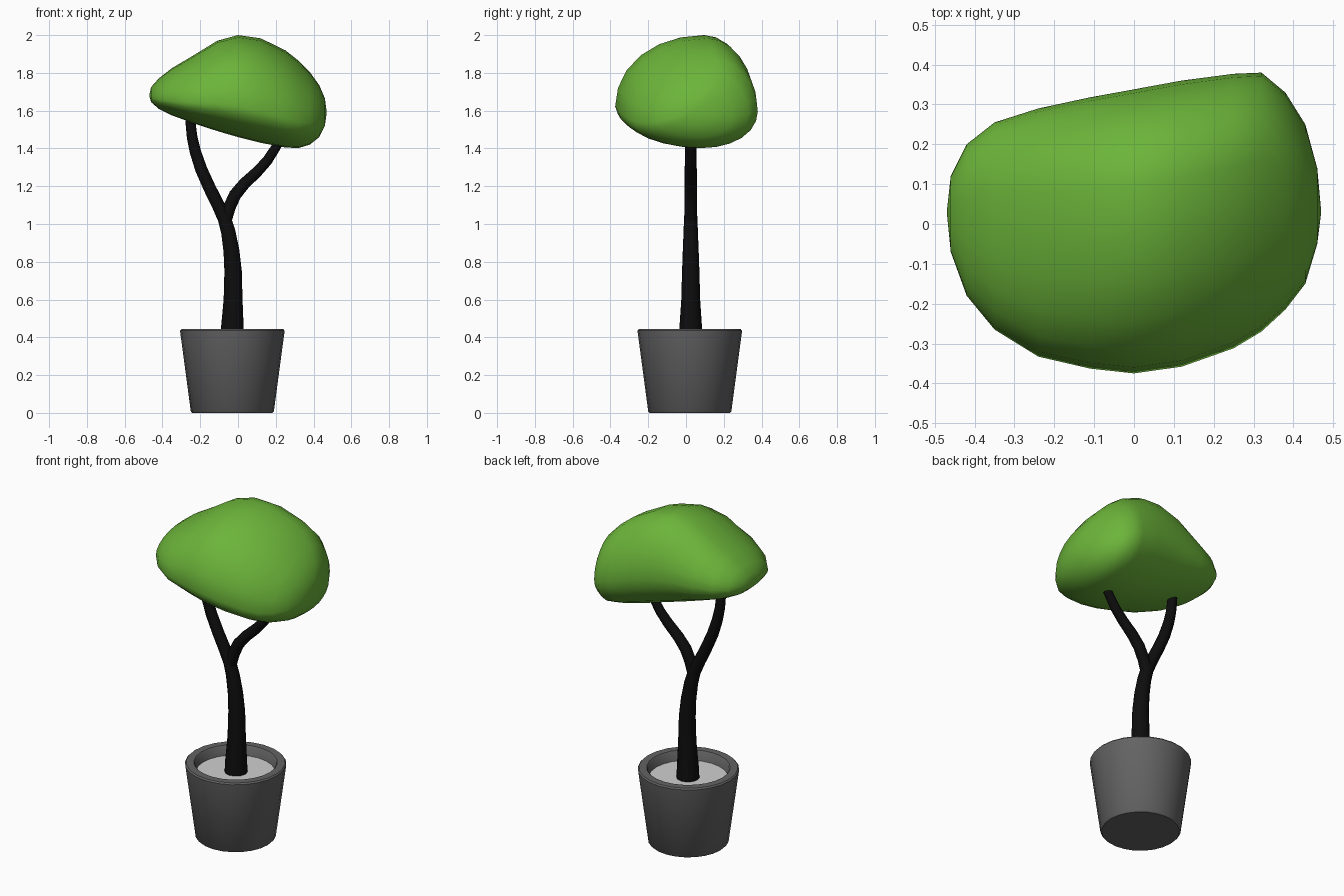
import bpy
import bmesh
from math import sin, cos, pi, radians
from mathutils import Vector

cube = bpy.data.objects.get("Cube")
if cube:
    bpy.data.objects.remove(cube, do_unlink=True)

CENTRE = Vector((-0.03, 0.02, 0))  # axis of the pot


def material(name, colour):
    mat = bpy.data.materials.new(name)
    mat.use_nodes = True
    rgba = (*colour, 1)
    mat.diffuse_color = rgba
    bsdf = mat.node_tree.nodes["Principled BSDF"]
    bsdf.inputs["Base Color"].default_value = rgba
    bsdf.inputs["Roughness"].default_value = 0.8
    return mat


def angles(sides):
    return [2 * pi * i / sides for i in range(sides)]


def loft(name, rings, mat, smooth=40, caps=False):
    """Skin a row of equal-sized rings; a ring of coincident points becomes a pole."""
    bm = bmesh.new()
    loops = [[bm.verts.new(p) for p in ring] for ring in rings]
    for a, b in zip(loops, loops[1:]):
        for i in range(len(a)):
            j = (i + 1) % len(a)
            bm.faces.new((a[i], a[j], b[j], b[i]))
    if caps:
        bm.faces.new(loops[0])
        bm.faces.new(loops[-1])
    bmesh.ops.remove_doubles(bm, verts=bm.verts, dist=0.0001)
    bmesh.ops.recalc_face_normals(bm, faces=bm.faces)
    mesh = bpy.data.meshes.new(name)
    bm.to_mesh(mesh)
    bm.free()
    mesh.materials.append(mat)
    obj = bpy.data.objects.new(name, mesh)
    bpy.context.collection.objects.link(obj)
    bpy.ops.object.select_all(action="DESELECT")
    obj.select_set(True)
    bpy.context.view_layer.objects.active = obj
    bpy.ops.object.shade_smooth_by_angle(angle=radians(smooth))
    return obj


def lathe(name, profile, mat, sides=24):
    rings = [[CENTRE + Vector((r * cos(a), r * sin(a), z)) for a in angles(sides)]
             for r, z in profile]
    return loft(name, rings, mat)


def limb(name, path, mat, sides=12):
    """Tapering tube along (x, z, radius) points in the plane of the trunk."""
    pts = [Vector((x, CENTRE.y + 0.005, z)) for x, z, r in path]
    side = Vector((0, 1, 0))
    rings = []
    for i, p in enumerate(pts):
        along = (pts[min(i + 1, len(pts) - 1)] - pts[max(i - 1, 0)]).normalized()
        across = side.cross(along)
        r = path[i][2]
        rings.append([p + r * (cos(a) * across + sin(a) * side) for a in angles(sides)])
    return loft(name, rings, mat, smooth=50, caps=True)


def crown_ring(x, y0, y1, z0, z1, sides=24):
    """Egg-shaped section: low widest line, crest shifted to the back."""
    ring = []
    for a in angles(sides):
        c, s = cos(a), sin(a)
        yc = y0 + (y1 - y0) * (0.6 + 0.06 * s)
        zc = z0 + (z1 - z0) * (0.36 + 0.06 * c)
        y = yc + c * ((y1 - yc) if c > 0 else (yc - y0))
        z = zc + s * ((z1 - zc) if s > 0 else (zc - z0))
        ring.append(Vector((x, y, z)))
    return ring


leaf_green = material("leaf green", (0.15, 0.46, 0.042))
bark_black = material("bark black", (0.004, 0.004, 0.004))
pot_grey = material("pot grey", (0.125, 0.125, 0.125))
soil_white = material("soil pale grey", (0.63, 0.63, 0.63))

# Pot: tapered wall with softened edges and a recessed inside
lathe("pot", [(0, 0), (0.212, 0), (0.22, 0.008), (0.277, 0.435), (0.27, 0.443),
              (0.228, 0.443), (0.222, 0.437), (0.212, 0.35)], pot_grey)

# Soil disc
lathe("soil", [(0, 0.385), (0.216, 0.385)], soil_white)

# Trunk and its two branches
limb("trunk", [(-0.03, 0.36, 0.064), (-0.03, 0.45, 0.06), (-0.026, 0.6, 0.05),
               (-0.026, 0.75, 0.046), (-0.035, 0.86, 0.042), (-0.052, 0.96, 0.038),
               (-0.075, 1.04, 0.035), (-0.085, 1.08, 0.03)], bark_black)
limb("right_branch", [(-0.07, 1.02, 0.034), (-0.105, 1.1, 0.034), (-0.15, 1.19, 0.033),
                      (-0.195, 1.29, 0.032), (-0.225, 1.38, 0.03), (-0.243, 1.46, 0.028),
                      (-0.255, 1.57, 0.026)], bark_black)
limb("left_branch", [(-0.065, 1.02, 0.032), (-0.045, 1.09, 0.033), (-0.015, 1.155, 0.033),
                     (0.035, 1.215, 0.031), (0.1, 1.275, 0.029), (0.155, 1.335, 0.027),
                     (0.2, 1.405, 0.025), (0.225, 1.45, 0.024)], bark_black)

# Crown: sections from its right end to its left end (x, front, back, bottom, top)
sections = [
    (-0.47, 0.03, 0.03, 1.68, 1.68),
    (-0.46, -0.07, 0.12, 1.645, 1.725),
    (-0.42, -0.18, 0.2, 1.61, 1.77),
    (-0.35, -0.265, 0.255, 1.575, 1.825),
    (-0.24, -0.333, 0.29, 1.535, 1.89),
    (-0.11, -0.363, 0.318, 1.492, 1.97),
    (0, -0.375, 0.338, 1.46, 2),
    (0.12, -0.358, 0.36, 1.43, 1.983),
    (0.25, -0.312, 0.377, 1.405, 1.92),
    (0.32, -0.27, 0.38, 1.402, 1.865),
    (0.38, -0.215, 0.33, 1.42, 1.805),
    (0.43, -0.15, 0.25, 1.46, 1.735),
    (0.46, -0.05, 0.14, 1.52, 1.665),
    (0.47, 0.03, 0.03, 1.59, 1.59),
]
loft("crown", [crown_ring(*s) for s in sections], leaf_green, smooth=180)
